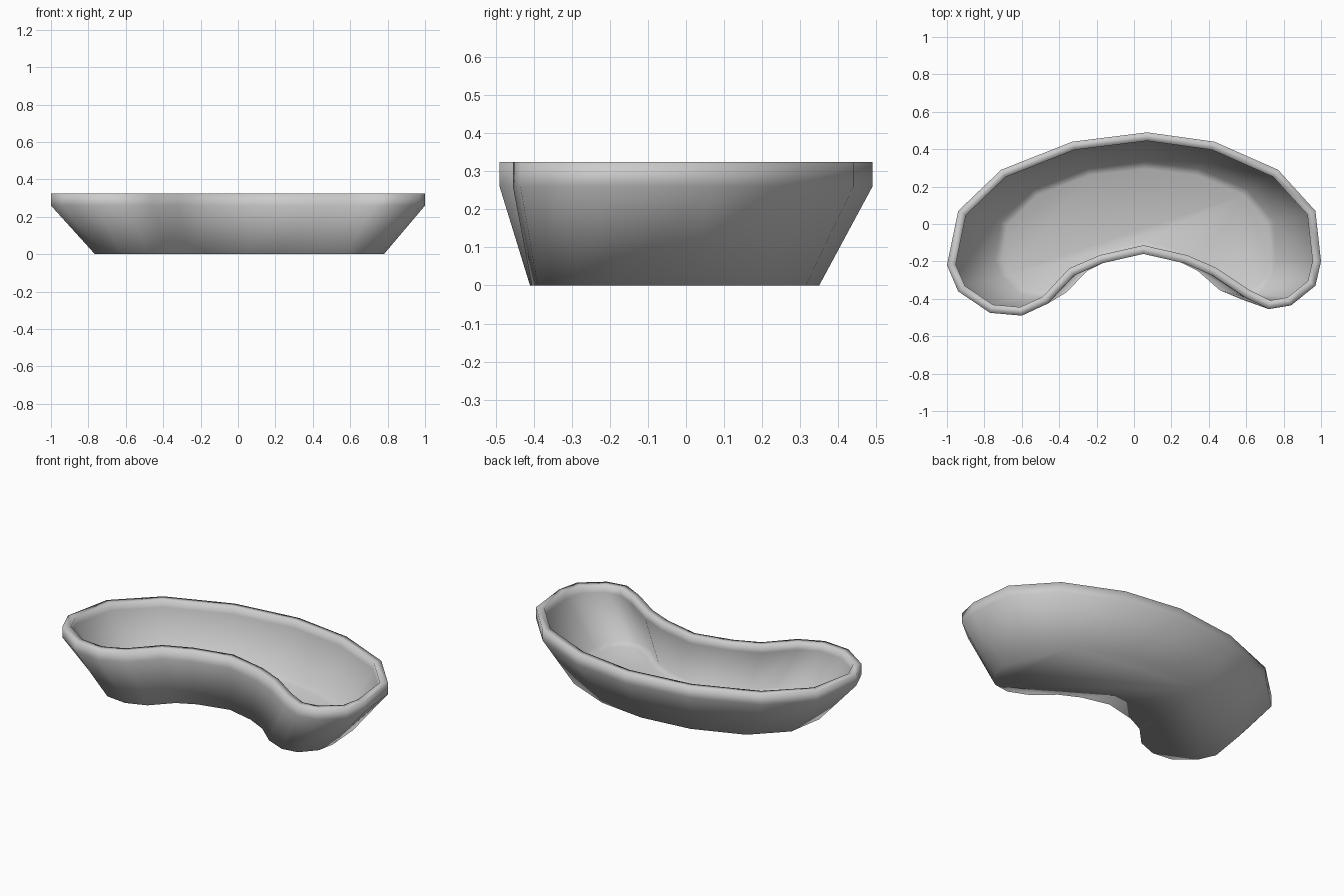
import bpy, bmesh
from mathutils import Vector

if "Cube" in bpy.data.objects:
    bpy.data.objects.remove(bpy.data.objects["Cube"])

# Kidney outlines, counter-clockwise from the back centre
RIM = [(.07, .49), (-.33, .44), (-.71, .29), (-.94, .07), (-1, -.22), (-.94, -.36),
       (-.77, -.475), (-.60, -.49), (-.46, -.425), (-.32, -.275), (-.17, -.21),
       (.05, -.16), (.27, -.21), (.42, -.275), (.59, -.39), (.72, -.455),
       (.84, -.435), (.97, -.33), (1, -.20), (.97, .07), (.77, .29), (.43, .44)]
BASE = [(.06, .35), (-.25, .315), (-.55, .20), (-.73, .02), (-.765, -.20), (-.72, -.30),
        (-.61, -.395), (-.48, -.41), (-.36, -.365), (-.25, -.25), (-.14, -.195),
        (.05, -.15), (.22, -.19), (.34, -.25), (.46, -.355), (.58, -.405),
        (.68, -.39), (.76, -.30), (.78, -.20), (.765, .02), (.62, .20), (.35, .315)]


def inset(loop, d):
    """Move every point of a closed loop inwards by d."""
    pts = [Vector(p) for p in loop]
    out = []
    for i, p in enumerate(pts):
        a = (p - pts[i - 1]).normalized()
        b = (pts[(i + 1) % len(pts)] - p).normalized()
        n = Vector((-a.y - b.y, a.x + b.x)).normalized()
        out.append(p + n * d / max(.5, n.dot(Vector((-a.y, a.x)))))
    return out


# Rings from the underside, up the outside, over the lip and down to the floor
rings = [(BASE, 0), (RIM, .26), (RIM, .325), (inset(RIM, .045), .325),
         (inset(RIM, .045), .28), (inset(BASE, .02), .035), (inset(BASE, .055), .015)]
bm = bmesh.new()
loops = [[bm.verts.new((p[0], p[1], z)) for p in loop] for loop, z in rings]
for lo, hi in zip(loops, loops[1:]):
    for i in range(len(lo)):
        j = (i + 1) % len(lo)
        bm.faces.new((lo[i], lo[j], hi[j], hi[i]))
bm.faces.new(loops[0][::-1])
bm.faces.new(loops[-1])
bmesh.ops.recalc_face_normals(bm, faces=bm.faces[:])
for f in bm.faces:
    f.smooth = True

# Kidney dish
mesh = bpy.data.meshes.new("kidney_dish")
bm.to_mesh(mesh)
bm.free()
dish = bpy.data.objects.new("kidney_dish", mesh)
bpy.context.collection.objects.link(dish)
